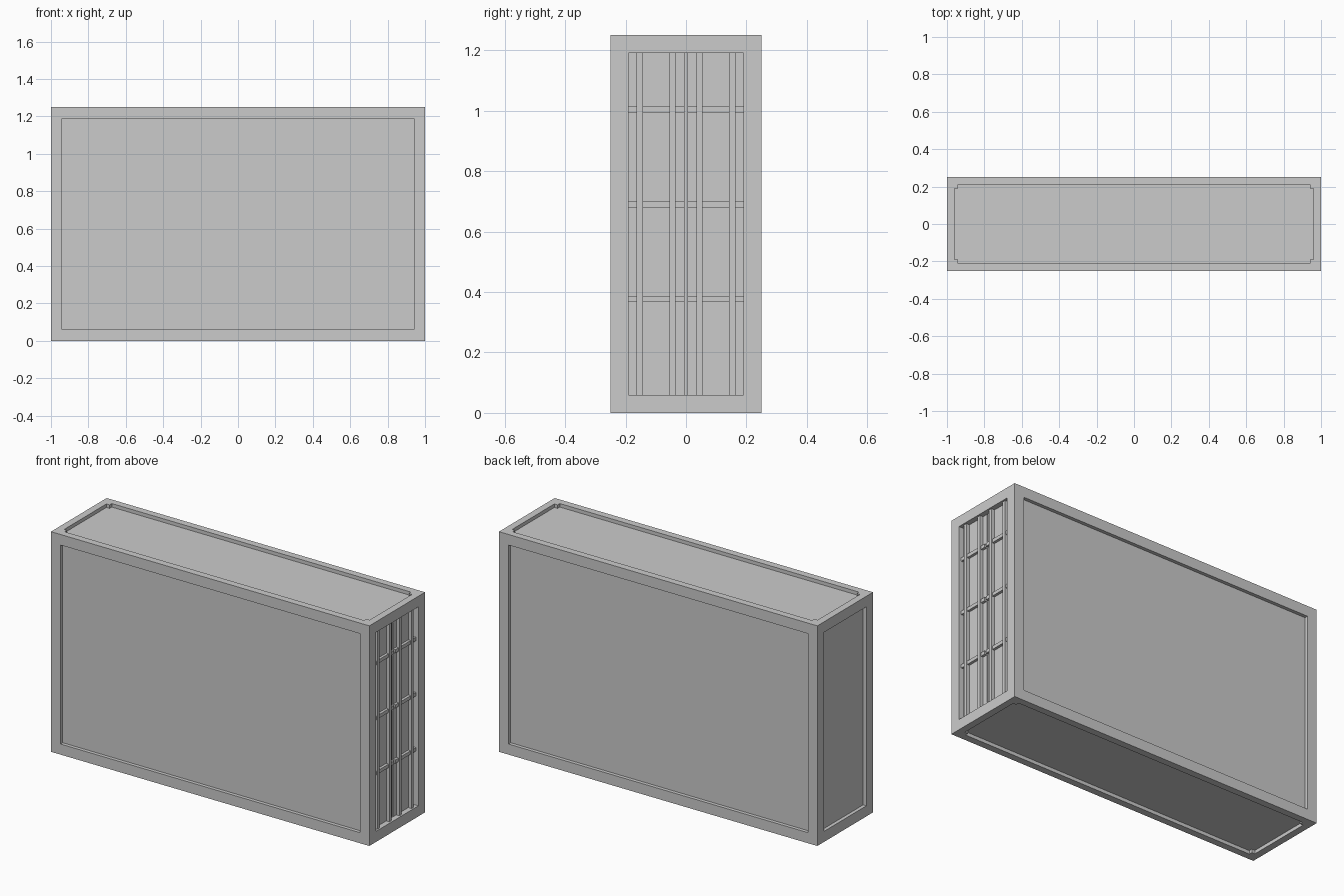
import bpy
from mathutils import Vector

cube = bpy.data.objects.get("Cube")
if cube:
    bpy.data.objects.remove(cube, do_unlink=True)

grey = bpy.data.materials.new("plain grey")
grey.use_nodes = True
COLOR = (0.6, 0.6, 0.6, 1)
grey.diffuse_color = COLOR
grey.node_tree.nodes["Principled BSDF"].inputs["Base Color"].default_value = COLOR


def box(name, low, high):
    """Box between two opposite corners."""
    low, high = Vector(low), Vector(high)
    bpy.ops.mesh.primitive_cube_add(size=1)
    ob = bpy.context.object
    ob.name = name
    for v in ob.data.vertices:
        v.co = (low + high) / 2 + v.co * (high - low)
    ob.data.materials.append(grey)
    return ob


X, Y, H = 1.0, 0.25, 1.25     # half length, half width, height
POST, RAIL = 0.06, 0.04       # post section and rail depth
SKIN = 0.02                   # recess of the wall panels
DOOR = X - 0.03               # outer plane of the doors


def span(s, a, b):
    """Ordered pair of a and b on side s."""
    return sorted((s * a, s * b))


# Closed inner body that carries the wall, roof and floor panels
box("wall_panels", (-X + SKIN, -Y + SKIN, SKIN), (DOOR - 0.01, Y - SKIN, H - SKIN))

# Corner posts
for sx in (-1, 1):
    for sy in (-1, 1):
        x, y = span(sx, X - POST, X), span(sy, Y - POST, Y)
        box("corner_post", (x[0], y[0], 0), (x[1], y[1], H))

# Top and bottom rails
for name, z0, z1 in (("bottom", 0, POST), ("top", H - POST, H)):
    for s in (-1, 1):
        y = span(s, Y - RAIL, Y)
        box(name + "_side_rail", (-X + POST, y[0], z0), (X - POST, y[1], z1))
        x = span(s, X - RAIL, X)
        box(name + "_end_rail", (x[0], -Y + POST, z0), (x[1], Y - POST, z1))

# Double doors with locking rods and cross bars
for s, side in ((-1, "right"), (1, "left")):
    y = span(s, 0.005, Y - POST)
    box(side + "_door", (DOOR - 0.02, y[0], POST), (DOOR, y[1], H - POST))
    for centre in (0.045, 0.153):
        r = span(s, centre - 0.01, centre + 0.01)
        box(side + "_lock_rod", (DOOR, r[0], POST), (X - 0.01, r[1], H - POST))
    for z in (0.377, 0.69, 1.003):
        box(side + "_cross_bar", (DOOR, y[0], z - 0.01), (X - 0.015, y[1], z + 0.01))
